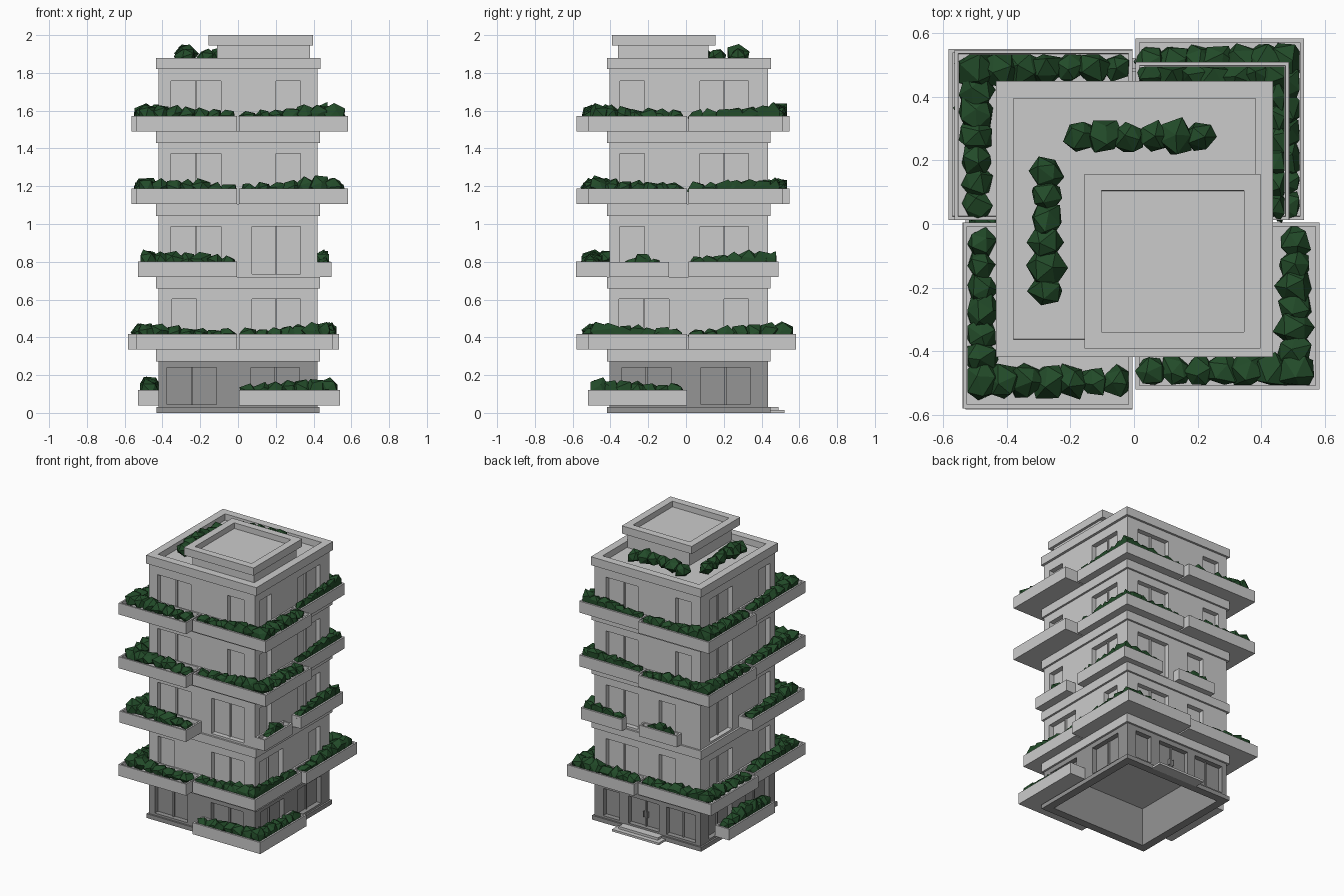
import bpy, bmesh, random
from mathutils import Vector, Matrix

if "Cube" in bpy.data.objects:
    bpy.data.objects.remove(bpy.data.objects["Cube"])

random.seed(4)
WX, Y0, Y1 = 0.42, -0.405, 0.435          # wall faces
BASES = [0.335, 0.72, 1.105, 1.49]        # slab heights of the upper floors


def material(name, rgb):
    m = bpy.data.materials.new(name)
    m.diffuse_color = (*rgb, 1)
    m.use_nodes = True
    m.node_tree.nodes["Principled BSDF"].inputs["Base Color"].default_value = m.diffuse_color
    return m


GREEN = material("leaf_green", (0.016, 0.07, 0.022))
DARK = material("dark_stone", (0.3, 0.3, 0.3))


def finish(name, bm, mat=None):
    bmesh.ops.recalc_face_normals(bm, faces=bm.faces)
    me = bpy.data.meshes.new(name)
    bm.to_mesh(me)
    bm.free()
    ob = bpy.data.objects.new(name, me)
    bpy.context.collection.objects.link(ob)
    if mat:
        me.materials.append(mat)
    return ob


def add_box(bm, lo, hi):
    lo, hi = Vector(lo), Vector(hi)
    mat = Matrix.Translation((lo + hi) / 2) @ Matrix.Diagonal((*(hi - lo), 1))
    bmesh.ops.create_cube(bm, size=1, matrix=mat)


def box(name, lo, hi, mat=None):
    bm = bmesh.new()
    add_box(bm, lo, hi)
    return finish(name, bm, mat)


def trough(name, pts, z0, z1, rim=0.012, dip=0.025):
    """Prism over a footprint with a sunken top inside an upright rim."""
    bm = bmesh.new()
    low = [bm.verts.new((x, y, z0)) for x, y in pts]
    high = [bm.verts.new((x, y, z1)) for x, y in pts]
    n = len(pts)
    bm.faces.new(low)
    lid = bm.faces.new(high)
    for i in range(n):
        j = (i + 1) % n
        bm.faces.new((low[i], low[j], high[j], high[i]))
    bmesh.ops.recalc_face_normals(bm, faces=bm.faces)
    for t in (rim, 0.0005):
        bmesh.ops.inset_region(bm, faces=[lid], thickness=t, use_even_offset=True)
    bmesh.ops.translate(bm, verts=lid.verts[:], vec=(0, 0, -dip))
    return finish(name, bm)


def rect(x0, x1, y0, y1):
    return [(x0, y0), (x1, y0), (x1, y1), (x0, y1)]


def hedge(name, path, z, r0=0.05, r1=0.062, limit=(9, 9), lift=0.0):
    """Row of jittered low-poly bushes, biggest mid-path, kept inside limit."""
    bm = bmesh.new()
    path = [Vector(p) for p in path]
    total = sum((b - a).length for a, b in zip(path, path[1:]))
    done = 0
    for a, b in zip(path, path[1:]):
        length = (b - a).length
        n = max(1, round(length / 0.07))
        for i in range(n + (b == path[-1])):
            p = a.lerp(b, i / n)
            t = 1 - abs(2 * (done + length * i / n) / total - 1)
            r = (r0 + (r1 - r0) * t) * random.uniform(0.95, 1.15)
            rot = Matrix.Rotation(random.uniform(0, 6.3), 4, 'Z') @ Matrix.Rotation(random.uniform(0, 3), 4, 'X')
            mat = (Matrix.Translation((p.x, p.y, z - 0.015 + lift + 0.02 * t + random.uniform(-0.004, 0.006)))
                   @ Matrix.Diagonal((1, 1, 0.88, 1)) @ rot)
            for v in bmesh.ops.create_icosphere(bm, subdivisions=1, radius=r, matrix=mat)["verts"]:
                v.co += Vector([random.uniform(-0.008, 0.008) for _ in range(3)])
                v.co.z = max(v.co.z, z - 0.024)
                v.co.x = max(-limit[0], min(limit[0], v.co.x))
                v.co.y = max(-limit[1], min(limit[1], v.co.y))
        done += length
    finish(name, bm, GREEN)


def corner_planter(name, ex, ey, z, start=0.005):
    """L-shaped planter wrapped round one corner out to (ex, ey)."""
    sx, sy = (1 if ex > 0 else -1), (1 if ey > 0 else -1)
    wx, wy = sx * WX, Y1 if sy > 0 else Y0
    s, t = start * sx, 0.012 if sy > 0 else 0.004
    trough(name, [(s, wy), (s, ey), (ex, ey), (ex, t), (wx, t), (wx, wy)], z, z + 0.082)
    cx, cy = (wx + ex) / 2 + sx * 0.004, (wy + ey) / 2 + sy * 0.002
    hedge(name + "_bushes", [(s + sx * 0.05, cy), (cx, cy), (cx, sy * 0.06)], z + 0.083,
          limit=(abs(ex) - 0.014, abs(ey) - 0.014))


def face_box(bm, face, a0, a1, z0, z1, d0, d1):
    """Box on a facade: a runs along the wall, d points outward."""
    if face in "FB":
        w, s = (Y0, -1) if face == "F" else (Y1, 1)
        ys = sorted((w + s * d0, w + s * d1))
        add_box(bm, (a0, ys[0], z0), (a1, ys[1], z1))
    else:
        s = 1 if face == "R" else -1
        xs = sorted((s * (WX + d0), s * (WX + d1)))
        add_box(bm, (xs[0], a0, z0), (xs[1], a1, z1))


def windows(cut, bars, face, spans, z0, z1):
    for a0, a1 in spans:
        face_box(cut, face, a0, a1, z0, z1, -0.035, 0.05)
        if a1 - a0 > 0.18:
            m = (a0 + a1) / 2
            face_box(bars, face, m - 0.005, m + 0.005, z0, z1, -0.036, -0.024)


def carve(ob, bm):
    cutter = finish("window_cutter", bm)
    cutter.hide_render = True
    mod = ob.modifiers.new("openings", 'BOOLEAN')
    mod.object, mod.operation, mod.solver = cutter, 'DIFFERENCE', 'EXACT'
    bpy.context.view_layer.objects.active = ob
    bpy.ops.object.modifier_apply(modifier=mod.name)
    bpy.data.objects.remove(cutter)


# Ground floor: open-bottomed shell with windows, door and plinth
ground = box("ground_walls", (-WX, Y0, 0), (WX, Y1, 0.275), DARK)
room = bmesh.new()
add_box(room, (-WX + 0.045, Y0 + 0.045, -0.1), (WX - 0.045, Y1 - 0.045, 0.4))
carve(ground, room)
cut, bars = bmesh.new(), bmesh.new()
for face, spans in {"F": [(-0.375, -0.115), (0.07, 0.325)], "R": [(-0.34, -0.08), (0.08, 0.34)],
                    "L": [(-0.34, -0.08), (0.08, 0.34)],
                    "B": [(-0.38, -0.15), (-0.09, 0.15), (0.22, 0.35)]}.items():
    windows(cut, bars, face, spans, 0.045, 0.24)
for x in (0.015, 0.045):                    # door handles
    face_box(bars, "B", x - 0.003, x + 0.003, 0.11, 0.15, -0.036, -0.015)
carve(ground, cut)
finish("ground_window_frames", bars, DARK)
bm = bmesh.new()
for f, a, b in (("F", -0.432, 0.432), ("B", -0.432, 0.432), ("L", Y0, Y1), ("R", Y0, Y1)):
    face_box(bm, f, a, b, 0, 0.03, 0, 0.012)
finish("plinth", bm, DARK)
box("lower_step", (-0.15, Y1, 0), (0.22, 0.522, 0.015))
box("upper_step", (-0.12, Y1, 0.015), (0.19, 0.49, 0.032))

# Upper walls with window recesses
WL, WR, NL, NR = (-0.355, -0.09), (0.075, 0.33), (-0.35, -0.22), (0.2, 0.33)
NM = (-0.22, -0.09)
PLAN = [{"F": [NL, WR], "R": [WL, NR], "B": [NM, WR], "L": [NL, WR]},
        {"F": [WL, WR], "R": [NL, WR], "B": [NM, WR], "L": [NL, WR]},
        {"F": [WL, NR], "R": [NL, WR], "B": [NL, WR], "L": [NL, WR]},
        {"F": [WL, NR], "R": [NL, WR], "B": [NL, WR], "L": [NL, WR]}]
walls = box("upper_walls", (-WX, Y0, 0.33), (WX, Y1, 1.83))
cut, bars = bmesh.new(), bmesh.new()
for z, plan in zip(BASES, PLAN):
    for face, spans in plan.items():
        windows(cut, bars, face, spans, z + 0.015, z + 0.267)
carve(walls, cut)
finish("window_frames", bars)

# Projecting bands between the floors, and the roof parapet
for i, z in enumerate(BASES):
    box(f"floor_band_{i}", (-0.434, Y0 - 0.013, z - 0.062), (0.434, Y1 + 0.013, z))
trough("roof_parapet", rect(-0.434, 0.438, -0.418, 0.45), 1.82, 1.88, 0.055, 0.045)

# Rooftop block with its own rimmed cap
box("roof_block", (-0.11, -0.36, 1.83), (0.38, 0.12, 1.95))
trough("roof_block_cap", rect(-0.155, 0.398, -0.392, 0.157), 1.945, 2.0, 0.052, 0.04)
hedge("roof_hedge_back", [(-0.165, 0.275), (0.21, 0.275)], 1.86, 0.054, 0.054, lift=0.035)
hedge("roof_hedge_side", [(-0.277, 0.16), (-0.277, -0.21)], 1.86, 0.056, 0.054, lift=0.035)

# Corner planters by floor, each given by its outer corner
L = [[(-0.54, -0.58), (0.5, -0.52), (-0.583, 0.55), (0.535, 0.583)],
     [(-0.53, -0.583)],
     [(-0.538, -0.58), (0.583, -0.52), (-0.565, 0.548), (0.488, 0.51)],
     [(-0.538, -0.58), (0.583, -0.52), (-0.565, 0.548), (0.488, 0.51)]]
for i, (z, corners) in enumerate(zip(BASES, L)):
    for j, (ex, ey) in enumerate(corners):
        corner_planter(f"planter_{i}_{j}", ex, ey, z)
corner_planter("short_planter", 0.49, 0.49, 0.72, start=0.165)
corner_planter("ground_planter", 0.54, -0.52, 0.04)

# Small straight planters
trough("side_box", rect(WX, 0.495, -0.405, -0.09), 0.72, 0.8)
hedge("side_box_bushes", [(0.457, -0.29), (0.457, -0.17)], 0.8, 0.042, 0.046, (0.482, 1))
trough("back_box", rect(-0.27, 0.03, Y1, 0.49), 0.72, 0.8)
hedge("back_box_bushes", [(-0.19, 0.462), (-0.06, 0.462)], 0.8, 0.042, 0.046, (1, 0.478))
trough("ground_side_box", rect(-0.53, -WX, -0.25, 0.27), 0.04, 0.12)
hedge("ground_side_bushes", [(-0.475, -0.19), (-0.475, 0.21)], 0.12, 0.054, 0.056, (0.52, 1), 0.015)
